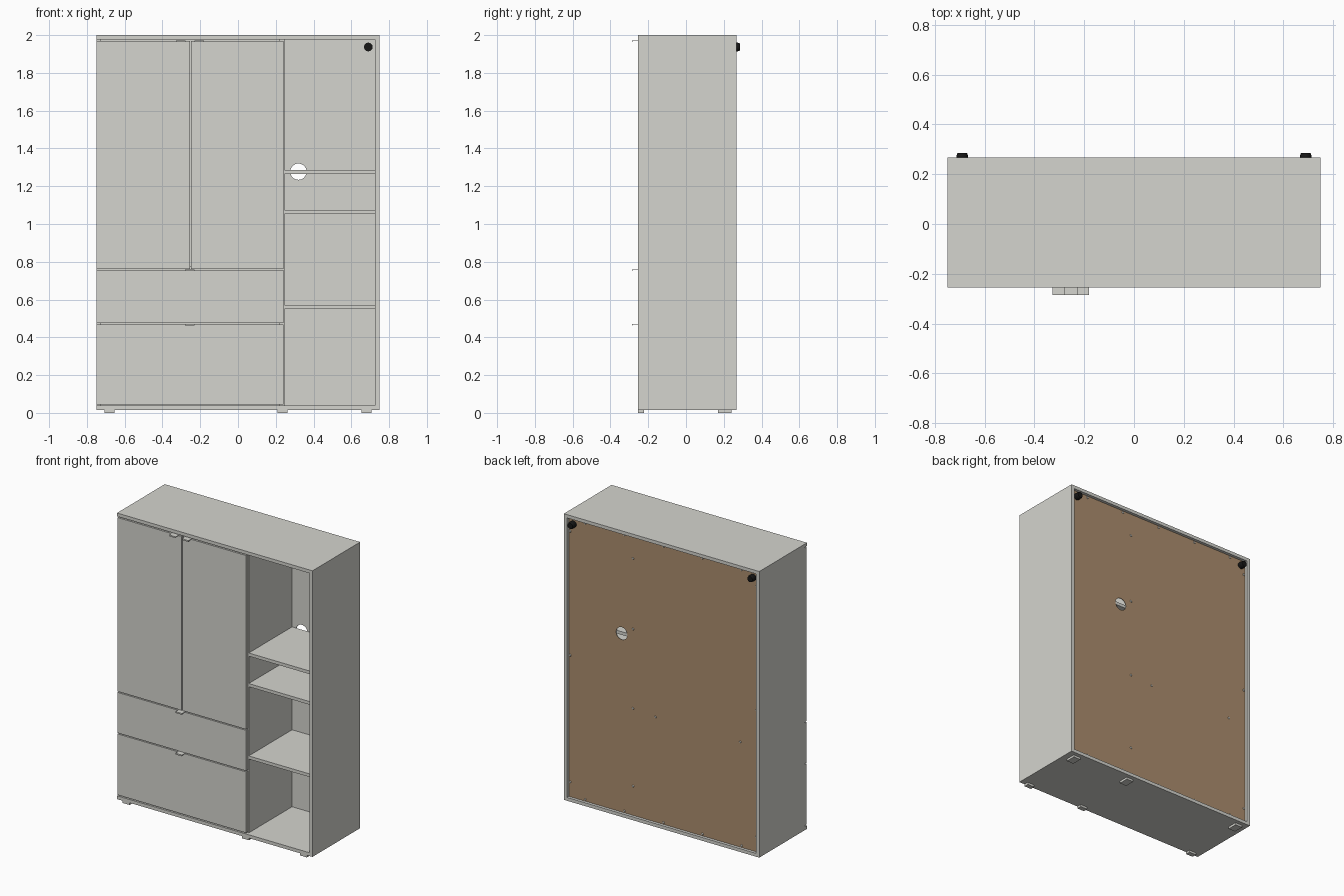
import bpy
import bmesh
from math import pi
from mathutils import Matrix, Vector

if "Cube" in bpy.data.objects:
    bpy.data.objects.remove(bpy.data.objects["Cube"], do_unlink=True)


def make_material(name, rgb):
    mat = bpy.data.materials.new(name)
    mat.use_nodes = True
    color = (*rgb, 1.0)
    mat.diffuse_color = color
    mat.node_tree.nodes["Principled BSDF"].inputs["Base Color"].default_value = color
    return mat


GREY = make_material("warm grey", (0.66, 0.66, 0.62))
BROWN = make_material("board brown", (0.41, 0.27, 0.155))
BLACK = make_material("black plastic", (0.008, 0.008, 0.008))


def finish(name, bm, mat):
    mesh = bpy.data.meshes.new(name)
    bm.to_mesh(mesh)
    bm.free()
    mesh.materials.append(mat)
    obj = bpy.data.objects.new(name, mesh)
    bpy.context.collection.objects.link(obj)
    return obj


def box(name, x, y, z, mat=GREY):
    """Box from three (low, high) ranges."""
    bm = bmesh.new()
    ranges = (x, y, z)
    size = Vector([b - a for a, b in ranges])
    mid = Vector([(a + b) / 2 for a, b in ranges])
    bmesh.ops.create_cube(bm, size=1, matrix=Matrix.Translation(mid) @ Matrix.Diagonal(size).to_4x4())
    return finish(name, bm, mat)


def disc(name, x, z, y, radius, mat=GREY, sides=24, tip=1.0):
    """Cylinder along y, its rear end scaled by tip."""
    bm = bmesh.new()
    place = Matrix.Translation((x, (y[0] + y[1]) / 2, z)) @ Matrix.Rotation(-pi / 2, 4, "X")
    bmesh.ops.create_cone(bm, cap_ends=True, segments=sides, radius1=radius,
                          radius2=radius * tip, depth=y[1] - y[0], matrix=place)
    return finish(name, bm, mat)


# Main dimensions
W, FRONT, BACK = 0.75, -0.255, 0.268
INNER = W - 0.024
INSET = -0.232          # front of the parts behind the doors
PANEL = (0.243, 0.248)  # back board
LOW, HIGH = 0.038, 1.977
depth = (INSET, PANEL[0])

# Carcass
box("top_board", (-W, W), (FRONT, BACK), (HIGH, 2.0))
box("bottom_board", (-W, W), (FRONT, BACK), (0.015, LOW))
box("left_side_panel", (INNER, W), (FRONT, BACK), (LOW, HIGH))
box("right_side_panel", (-W, -INNER), (INSET, BACK), (LOW, HIGH))
box("partition", (0.221, 0.245), depth, (LOW, HIGH))
box("cupboard_floor", (-INNER, 0.221), depth, (0.752, 0.774))

# Open shelves
for name, z in (("lower", 0.55), ("middle", 1.052), ("upper", 1.264)):
    box(name + "_shelf", (0.245, INNER), depth, (z, z + 0.022))

# Back board with a cable hole, brown on the rear face
back = box("back_board", (-INNER, INNER), PANEL, (LOW, HIGH))
cutter = disc("hole_cutter", 0.32, 1.277, (0.2, 0.3), 0.043, sides=32)
cutter.hide_render = True
cut = back.modifiers.new("cable_hole", "BOOLEAN")
cut.operation = "DIFFERENCE"
cut.object = cutter
cut.solver = "EXACT"
graph = bpy.context.evaluated_depsgraph_get()
mesh = bpy.data.meshes.new_from_object(back.evaluated_get(graph))
back.modifiers.clear()
back.data = mesh
bpy.data.objects.remove(cutter, do_unlink=True)
mesh.materials.clear()
mesh.materials.append(GREY)
mesh.materials.append(BROWN)
for face in mesh.polygons:
    face.material_index = 1 if face.normal.y > 0.5 else 0

# Doors and drawer fronts
skin = (FRONT + 0.001, INSET - 0.002)
box("right_door", (-0.748, -0.254), skin, (0.763, 1.969))
box("left_door", (-0.248, 0.24), skin, (0.763, 1.969))
drawers = (("upper", 0.475, 0.756), ("lower", 0.045, 0.468))
for name, z0, z1 in drawers:
    box(name + "_drawer_front", (-0.748, 0.24), skin, (z0, z1))
    base, rim = z0 + 0.02, z1 - 0.06
    run = (skin[1], 0.2)
    box(name + "_drawer_base", (-0.7, 0.2), run, (base, base + 0.01))
    box(name + "_drawer_right_wall", (-0.71, -0.695), run, (base, rim))
    box(name + "_drawer_left_wall", (0.19, 0.205), run, (base, rim))
    box(name + "_drawer_rear_wall", (-0.7, 0.2), (0.185, 0.2), (base, rim))

# Thin tab handles with a small front lip
handles = (("right_door", -0.303, 1.969), ("left_door", -0.205, 1.969),
           ("upper_drawer", -0.255, 0.756), ("lower_drawer", -0.255, 0.468))
for name, x, z in handles:
    span = (x - 0.025, x + 0.025)
    box(name + "_handle", span, (-0.285, skin[1]), (z, z + 0.003))
    box(name + "_handle_lip", span, (-0.285, -0.282), (z - 0.006, z))

# Flat feet
for side, x in (("right", -0.68), ("middle", 0.235), ("left", 0.68)):
    span = (x - 0.027, x + 0.027)
    box(side + "_front_foot", span, (-0.255, -0.222), (0, 0.015))
    box(side + "_back_foot", span, (0.17, 0.24), (0, 0.015))

# Black wall spacers through the back board
for side, x in (("right", -0.69), ("left", 0.69)):
    spacer = disc(side + "_wall_spacer", x, 1.937, (0.236, 0.274), 0.023, BLACK)
    cap = disc(side + "_spacer_cap", x, 1.937, (0.274, 0.285), 0.023, BLACK, tip=0.85)

# Screw heads on the back board
spots = [(0.233, z) for z in (0.24, 0.78, 1.33, 1.82)]
spots += [(0.06, 0.767), (-0.59, 0.767)]
for z in (0.14, 1.02, 1.88):
    spots += [(-0.715, z), (0.715, z)]
for x in (-0.6, -0.3, 0, 0.3, 0.6):
    spots += [(x, 0.05), (x, 1.965)]
for i, (x, z) in enumerate(spots):
    disc(f"back_screw_{i + 1}", x, z, (PANEL[1], PANEL[1] + 0.004), 0.008, sides=12, tip=0.6)

# Smooth round parts, keep edges sharp
for obj in bpy.context.scene.objects:
    obj.select_set("spacer" in obj.name or "screw" in obj.name)
    if obj.select_get():
        bpy.context.view_layer.objects.active = obj
bpy.ops.object.shade_smooth_by_angle()
